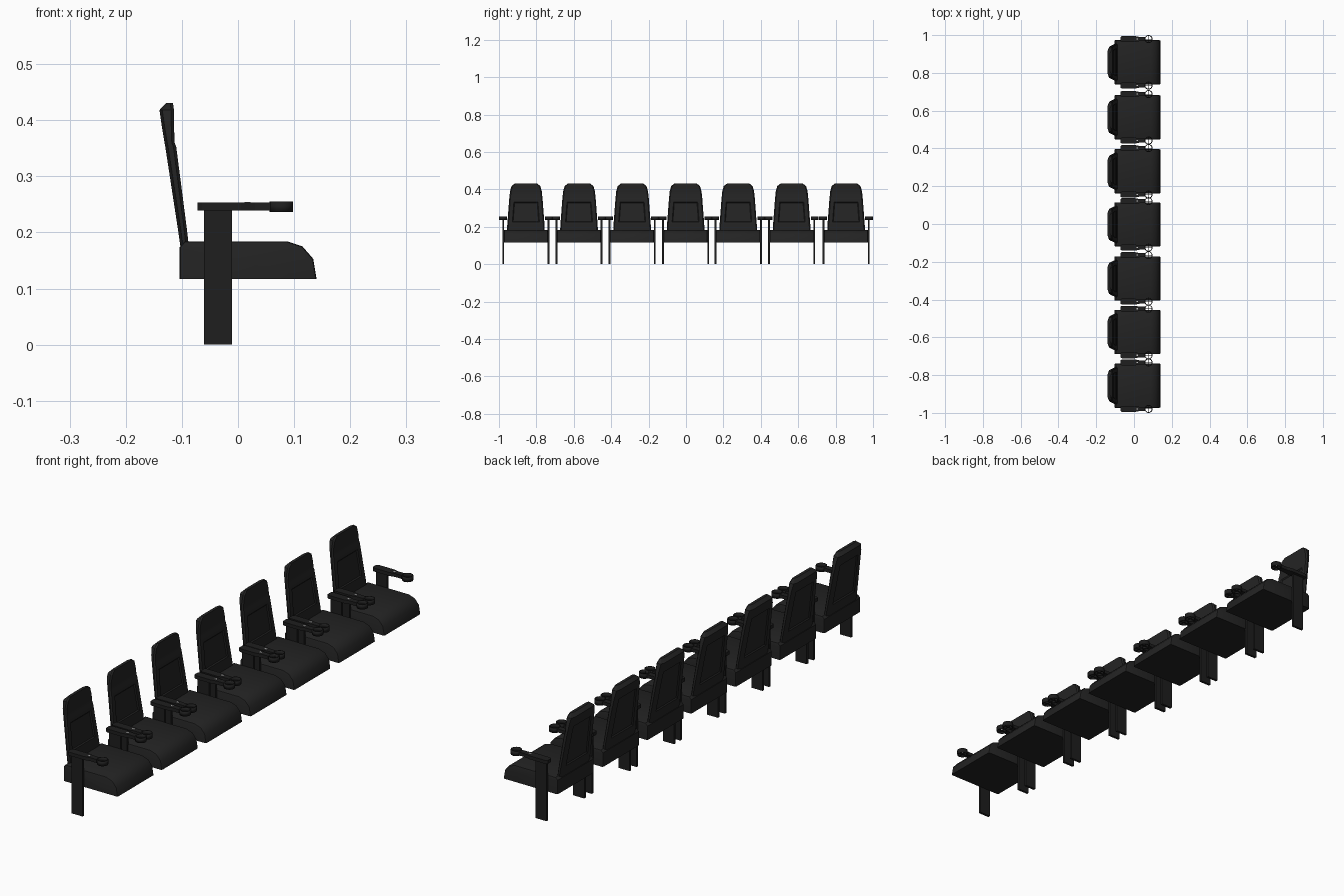
import bpy, bmesh, math
from mathutils import Matrix

if "Cube" in bpy.data.objects:
    bpy.data.objects.remove(bpy.data.objects["Cube"])


def material(name, v):
    m = bpy.data.materials.new(name)
    m.diffuse_color = (v, v, v, 1)
    m.use_nodes = True
    m.node_tree.nodes["Principled BSDF"].inputs["Base Color"].default_value = m.diffuse_color
    return m


FABRIC = material("black upholstery", 0.017)
FRAME = material("black frame", 0.013)
PLATE = material("pale grey plate", 0.6)


def finish(bm, name, mat):
    bmesh.ops.recalc_face_normals(bm, faces=bm.faces)
    me = bpy.data.meshes.new(name)
    bm.to_mesh(me)
    bm.free()
    me.materials.append(mat)
    return me


def loft(rings):
    """Closed solid through equal-length rings of points."""
    bm = bmesh.new()
    vs = [[bm.verts.new(p) for p in r] for r in rings]
    n = len(vs[0])
    for a, b in zip(vs, vs[1:]):
        for i in range(n):
            j = (i + 1) % n
            bm.faces.new((a[i], a[j], b[j], b[i]))
    bm.faces.new(vs[0])
    bm.faces.new(vs[-1])
    bmesh.ops.recalc_face_normals(bm, faces=bm.faces)
    return bm


def box(bm, x0, x1, y0, y1, z0, z1):
    m = Matrix.Translation(((x0 + x1) / 2, (y0 + y1) / 2, (z0 + z1) / 2))
    bmesh.ops.create_cube(bm, size=1, matrix=m @ Matrix.Diagonal((x1 - x0, y1 - y0, z1 - z0, 1)))


# seat cushion: side profile extruded across the width
profile = [(-.104, .117), (.14, .117), (.134, .153), (.115, .175), (.088, .184), (-.095, .184), (-.104, .174)]
bm = loft([[(x, y, z) for x, z in profile] for y in (-.117, .117)])
side_edges = [e for e in bm.edges if abs(e.verts[0].co.y - e.verts[1].co.y) < 1e-6
              and (e.verts[0].co.z + e.verts[1].co.z) / 2 > .13]
bmesh.ops.bevel(bm, geom=side_edges, offset=.005, segments=2, affect='EDGES', profile=.5)
seat = finish(bm, "seat", FABRIC)

# backrest: (z, front x, rear x, half width), headrest at the top
rows = [(.17, -.087, -.102, .101), (.205, -.091, -.107, .100), (.352, -.110, -.1295, .089),
        (.36, -.113, -.131, .088), (.39, -.114, -.136, .085), (.418, -.114, -.140, .077),
        (.431, -.116, -.128, .060)]
rings = []
for z, f, r, w in rows:
    half = [(f, w - .006), (f - .005, w), (r + .005, w - .003), (r, w - .018)]
    rings.append([(x, y, z) for x, y in half] + [(x, -y, z) for x, y in reversed(half)])
bm = loft(rings)
bm.normal_update()
# recessed front and rear panels
front = [f for f in bm.faces if f.normal.x > .8 and .25 < f.calc_center_median().z < .3
         and abs(f.calc_center_median().y) < .01]
rear = [f for f in bm.faces if f.normal.x < -.8 and .2 < f.calc_center_median().z < .39
        and abs(f.calc_center_median().y) < .01]
for group, t in ((front, .02), (rear, .012)):
    bmesh.ops.inset_region(bm, faces=group, thickness=t, depth=0, use_even_offset=True)
    bmesh.ops.inset_region(bm, faces=group, thickness=.004, depth=-.004, use_even_offset=True)
back = finish(bm, "backrest", FABRIC)

# leg plate
bm = bmesh.new()
box(bm, -.061, -.011, -.005, .005, 0, .243)
leg = finish(bm, "leg", FRAME)

# armrest: outline narrowing towards the cup ring
half = [(-.072, .011), (-.064, .016), (.005, .016), (.03, .011), (.058, .011)]
outline = half + [(x, -y) for x, y in reversed(half)]
arm = finish(loft([[(x, y, z) for x, y in outline] for z in (.239, .253)]), "armrest", FRAME)

# cup ring (thickened later) and the thin cross inside it
bm = bmesh.new()
bmesh.ops.create_cone(bm, cap_ends=False, segments=20, radius1=.021, radius2=.021, depth=.019,
                      matrix=Matrix.Translation((.077, 0, .2455)))
ring = finish(bm, "cup_ring", FRAME)
bm = bmesh.new()
box(bm, .058, .096, -.0012, .0012, .237, .240)
box(bm, .0758, .0782, -.019, .019, .237, .240)
cross = finish(bm, "cup_cross", FRAME)

# small pale plate on the armrest
bm = bmesh.new()
box(bm, .012, .022, -.003, .003, .252, .2545)
plate = finish(bm, "arm_plate", PLATE)


def place(me, y):
    ob = bpy.data.objects.new(me.name, me)
    ob.location.y = y
    bpy.context.collection.objects.link(ob)
    return ob


# smooth shading with sharp edges kept on the shared meshes
for me in (seat, back, ring):
    me.shade_smooth()
    me.set_sharp_from_angle(angle=math.radians(30))

# the row of seven chairs
for cy in (-.856, -.572, -.288, -.002, .279, .565, .856):
    place(seat, cy)
    place(back, cy)
    for s in (-1, 1):
        ay = cy + s * .123
        place(leg, cy + s * .121)
        for me in (arm, cross, plate):
            place(me, ay)
        mod = place(ring, ay).modifiers.new("wall", 'SOLIDIFY')
        mod.thickness = .004
        mod.offset = -1
